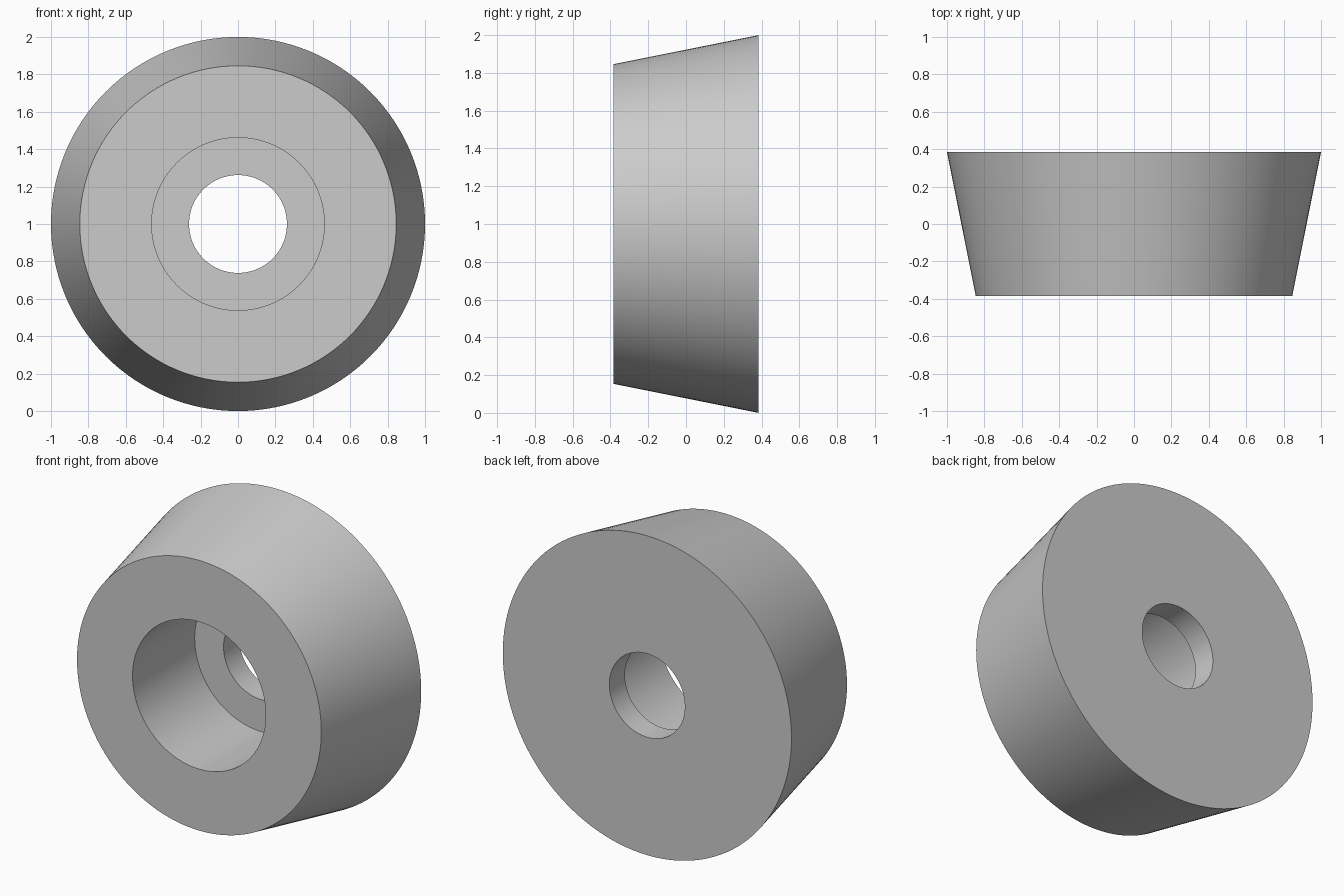
import bpy, bmesh, math
from mathutils import Matrix, Vector

cube = bpy.data.objects.get("Cube")
if cube:
    bpy.data.objects.remove(cube, do_unlink=True)

UNIT = 1 / 13            # outer radius is 13 units
SEGMENTS = 128

# Plain grey material
grey = bpy.data.materials.new("plain_grey")
grey.use_nodes = True
colour = (0.6, 0.6, 0.6, 1)
grey.diffuse_color = colour
grey.node_tree.nodes["Principled BSDF"].inputs["Base Color"].default_value = colour

# Closed cross-section (radius, y): tapered wall, back face, through hole,
# shoulder, counterbore, front face
profile = [(11, -5), (13, 5), (3.4, 5), (3.4, 3), (6, 3), (6, -5)]

bm = bmesh.new()
verts = [bm.verts.new((r * UNIT, y * UNIT, 0)) for r, y in profile]
edges = [bm.edges.new((v, verts[(i + 1) % len(verts)])) for i, v in enumerate(verts)]

# Revolve the section about the y axis
bmesh.ops.spin(bm, geom=verts + edges, cent=(0, 0, 0), axis=(0, 1, 0),
               angle=math.tau, steps=SEGMENTS, use_merge=False)
bmesh.ops.remove_doubles(bm, verts=bm.verts, dist=0.0001)
bmesh.ops.recalc_face_normals(bm, faces=bm.faces)
bmesh.ops.transform(bm, matrix=Matrix.Translation(Vector((0, 0, 1))), verts=bm.verts)

mesh = bpy.data.meshes.new("tapered_foot")
bm.to_mesh(mesh)
bm.free()
mesh.materials.append(grey)

foot = bpy.data.objects.new("tapered_foot", mesh)
bpy.context.collection.objects.link(foot)

# Smooth round walls with crisp rims
bpy.ops.object.select_all(action='DESELECT')
foot.select_set(True)
bpy.context.view_layer.objects.active = foot
bpy.ops.object.shade_smooth_by_angle(angle=math.radians(30))
